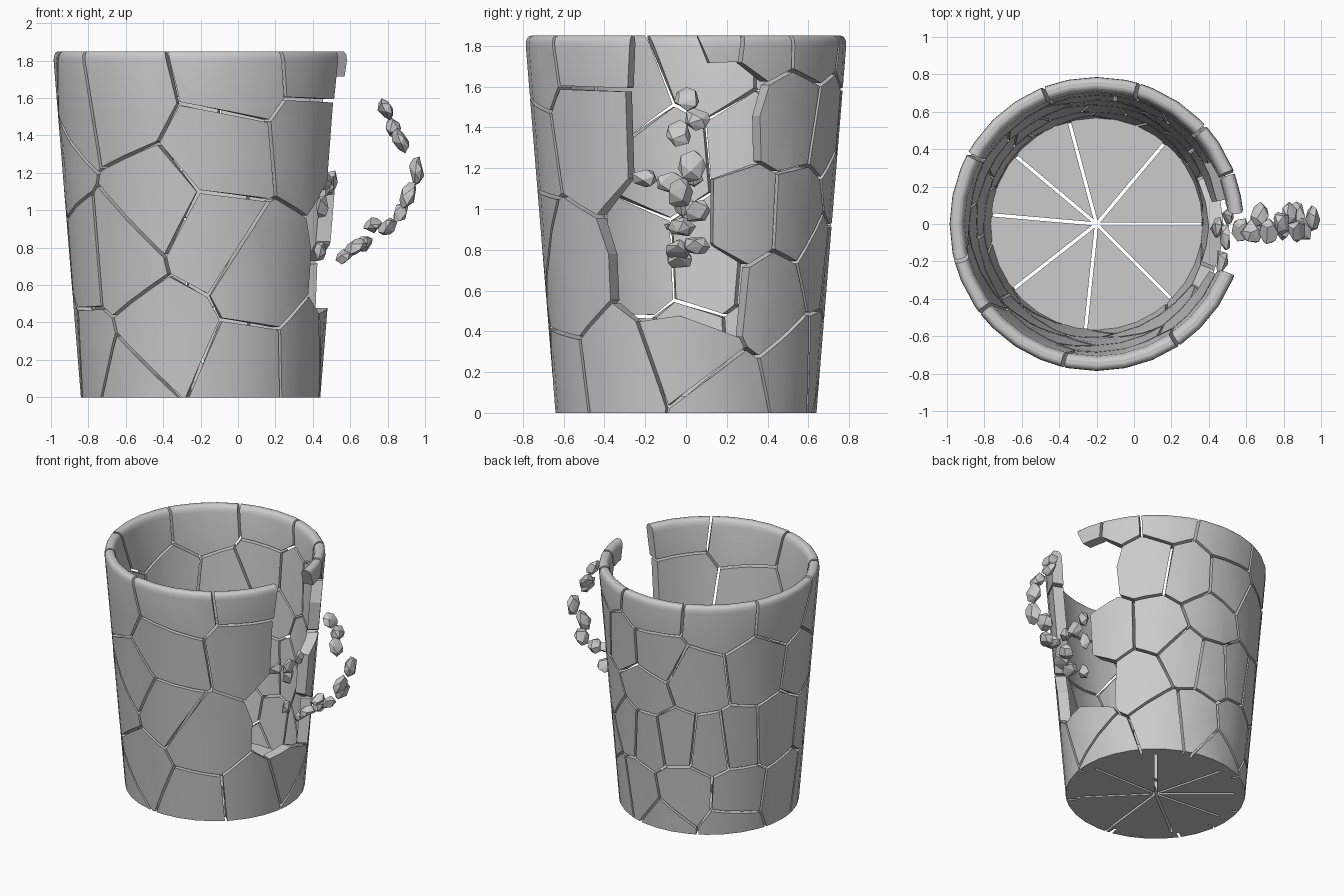
import bpy, bmesh, math, random
from mathutils import Vector

if "Cube" in bpy.data.objects:
    bpy.data.objects.remove(bpy.data.objects["Cube"])

random.seed(4)
CX, H, WALL, GAP, STEP = -0.2, 1.85, 0.08, 0.009, 11.25
U = 0.72 * math.pi / 180          # unrolled length per degree


def finish(bm, name):
    bmesh.ops.recalc_face_normals(bm, faces=bm.faces)
    me = bpy.data.meshes.new(name)
    bm.to_mesh(me)
    bm.free()
    ob = bpy.data.objects.new(name, me)
    bpy.context.collection.objects.link(ob)
    return ob


def on_wall(az, z, inner):
    t = min(1, max(0, (z - 1.80) / 0.05))
    rnd = 0.03 * (1 - math.sqrt(1 - t * t))
    r = 0.64 + 0.081 * z
    r = r - WALL + rnd if inner else r - rnd
    a = math.radians(az)
    return Vector((CX + r * math.cos(a), r * math.sin(a), z))


# wall fracture centres: (angle in degrees, height), front is -90
kept = [(-126, 1.6), (-75, 1.74), (-36, 1.80), (-82, 1.3), (-37, 1.38), (-108, 1.03),
        (-128, .76), (-86, .88), (-62, .68), (-108, .34), (-68, .1), (-30, .15),
        (-128, .04), (2, .30), (16, .04), (13, 1.86), (29, 1.84), (24, .95), (40, .57),
        (44, 1.45), (55, 1.85), (51, .95), (57, .22), (70, 1.4), (91, 1.78), (131, 1.74),
        (171, 1.72), (93, 1.4), (85, 1.12), (118, 1.25), (152, 1.3), (190, 1.25),
        (68, .75), (86, .72), (105, .75), (126, .72), (143, .75), (167, .77),
        (75, .25), (110, .32), (143, .3), (178, .25), (95, .03), (140, .04),
        (206, 1.55), (205, .75), (206, .2)]
lost = [(-4, 1.77), (-7, 1.38), (14, 1.56), (12, 1.42), (-4, .95), (-2, .68), (10, .6)]
seeds = kept + lost
ROWS = [0, 0.3, 0.6, 0.9, 1.2, 1.5, 1.80, 1.825, 1.84, 1.847, H]


def wall_piece(i):
    az, z = kept[i]
    bm = bmesh.new()
    # flat sheet of angle/height, aligned to the mug's facets
    k0 = round(az / STEP)
    grid = [[bm.verts.new((k * STEP * U, zz, 0)) for zz in ROWS] for k in range(k0 - 6, k0 + 7)]
    for a, b in zip(grid, grid[1:]):
        for j in range(len(ROWS) - 1):
            bm.faces.new((a[j], b[j], b[j + 1], a[j + 1]))
    c = Vector((az * U, z, 0))
    for j, (az2, z2) in enumerate(seeds):
        d = Vector((((az2 - az + 180) % 360 - 180) * U, z2 - z, 0))
        if j == i or d.length > 1.4:
            continue
        n = d.normalized()
        bmesh.ops.bisect_plane(bm, geom=bm.verts[:] + bm.edges[:] + bm.faces[:], dist=1e-5,
                               plane_co=c + d / 2 - n * GAP, plane_no=n, clear_outer=True)
    # wrap the sheet into an outer and an inner skin, then close the broken edges
    faces, rim = bm.faces[:], [e.verts[:] for e in bm.edges if e.is_boundary]
    inner = {v: bm.verts.new(on_wall(v.co.x / U, v.co.y, True)) for v in bm.verts[:]}
    for v in inner:
        v.co = on_wall(v.co.x / U, v.co.y, False)
    for f in faces:
        f.smooth = True
        bm.faces.new([inner[v] for v in reversed(f.verts[:])]).smooth = True
    for a, b in rim:
        bm.faces.new((a, b, inner[b], inner[a]))
        for e in (bm.edges.get((a, b)), bm.edges.get((inner[a], inner[b]))):
            e.smooth = False
    finish(bm, f"wall_piece_{i + 1:02d}")


for i in range(len(kept)):
    wall_piece(i)


# floor wedges
cuts = [0, 50, 105, 140, 175, 218, 264, 315, 360]
for i, (a0, a1) in enumerate(zip(cuts, cuts[1:])):
    half = math.radians((a1 - a0) / 2)
    mid = math.radians((a0 + a1) / 2)
    s = GAP / math.sin(half)
    ox, oy = CX + s * math.cos(mid), s * math.sin(mid)
    bm = bmesh.new()
    pts = [(ox, oy, 0)]
    for k in range(7):
        a = math.radians(a0 + (a1 - a0) * k / 6)
        pts.append((ox + 0.555 * math.cos(a), oy + 0.555 * math.sin(a), 0))
    f = bm.faces.new([bm.verts.new(p) for p in pts])
    ext = bmesh.ops.extrude_face_region(bm, geom=[f])["geom"]
    bmesh.ops.translate(bm, vec=(0, 0, 0.08), verts=[v for v in ext if isinstance(v, bmesh.types.BMVert)])
    finish(bm, f"floor_piece_{i + 1}")


def shard(name, pos, size, tilt=0.0, n=13):
    """Angular chip: convex hull of scattered points on an ellipsoid."""
    bm = bmesh.new()
    for k in range(n):
        w = 1 - 2 * (k + 0.5) / n
        a = k * 2.4 + random.uniform(-.5, .5)
        q = math.sqrt(1 - w * w)
        x, y, z = q * math.cos(a) * size[0], q * math.sin(a) * size[1], w * size[2]
        bm.verts.new((pos[0] + x * math.cos(tilt) + z * math.sin(tilt), pos[1] + y,
                      pos[2] - x * math.sin(tilt) + z * math.cos(tilt)))
    hull = bmesh.ops.convex_hull(bm, input=bm.verts)
    bmesh.ops.delete(bm, geom=[g for g in hull["geom_interior"] if isinstance(g, bmesh.types.BMVert)],
                     context='VERTS')
    finish(bm, name)


# broken handle: x, y, z, half length, tilt along the curve
chips = [(.79, .01, 1.54, .065, -.6), (.83, .05, 1.44, .06, -.5), (.87, -.03, 1.37, .075, -.5),
         (.955, .03, 1.21, .085, 0), (.91, -.03, 1.08, .085, .3), (.87, .05, .99, .07, .5),
         (.80, -.02, .91, .06, .8), (.72, -.04, .92, .055, 1.0), (.67, .05, .82, .06, .8),
         (.63, -.04, .80, .07, 1.0), (.57, -.03, .75, .055, 1.0)]
for i, (x, y, z, h, t) in enumerate(chips):
    shard(f"handle_chip_{i + 1}", (x, y, z), (.043, .07, h), t)

# loose chips around the hole in the wall
for i, (x, y, z, w, h) in enumerate([(.47, -.2, 1.15, .08, .05), (.49, -.07, 1.13, .08, .06),
                                     (.45, -.02, 1.02, .06, .07), (.50, .04, 1.16, .05, .06),
                                     (.44, -.03, .78, .05, .06)]):
    shard(f"wall_chip_{i + 1}", (x, y, z), (.035, w, h), .1, 10)
